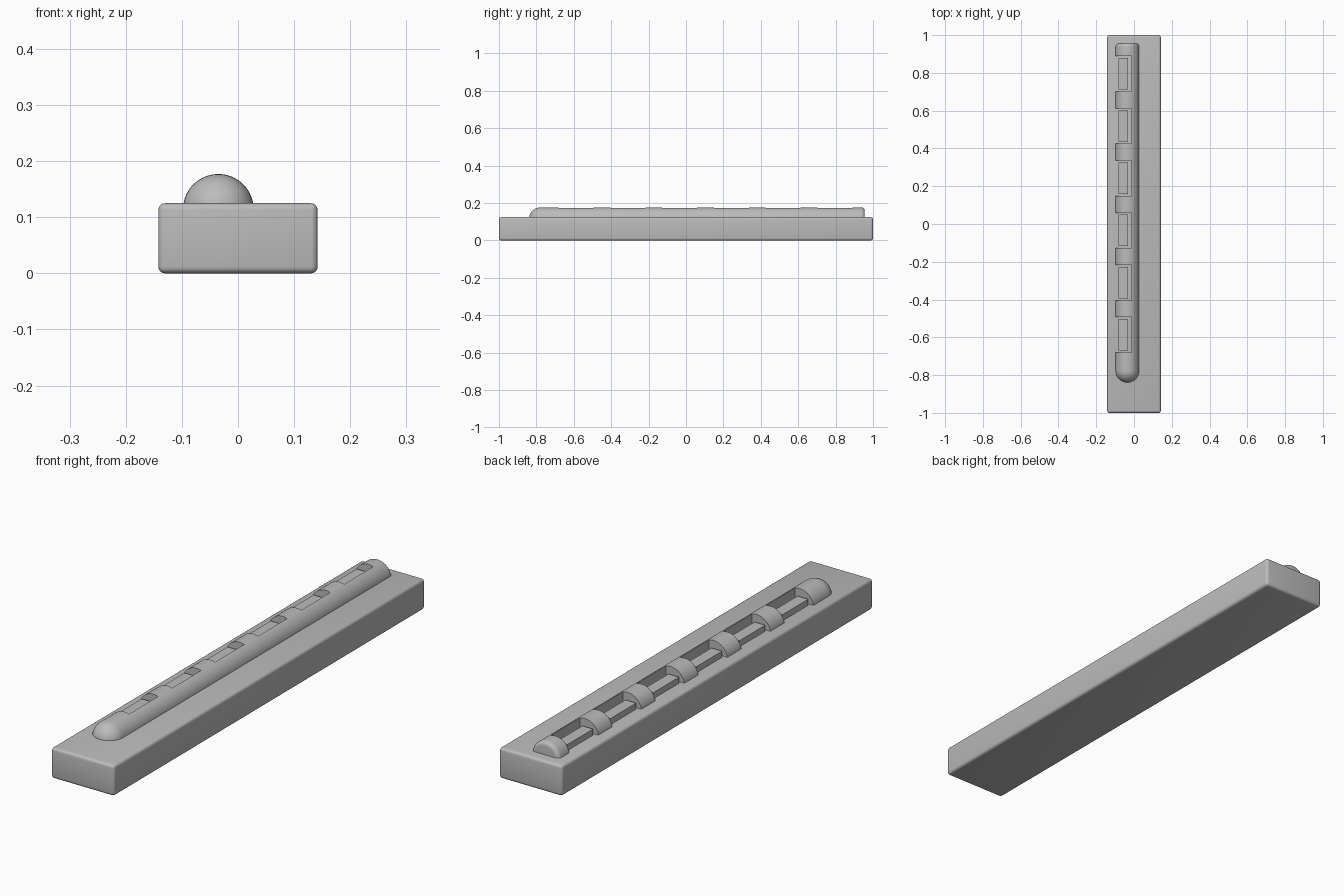
import bpy, bmesh, math

if "Cube" in bpy.data.objects:
    bpy.data.objects.remove(bpy.data.objects["Cube"])

grey = bpy.data.materials.new("light_grey")
grey.diffuse_color = (0.5, 0.5, 0.5, 1)
grey.use_nodes = True
grey.node_tree.nodes["Principled BSDF"].inputs["Base Color"].default_value = grey.diffuse_color

CX, CZ, R = -0.035, 0.114, 0.063     # axis and radius of the rounded rail
PITCH, SLOT, FIRST = 0.2765, 0.187, -0.587


def add_object(name, bm):
    bmesh.ops.recalc_face_normals(bm, faces=bm.faces)
    mesh = bpy.data.meshes.new(name)
    bm.to_mesh(mesh)
    bm.free()
    mesh.materials.append(grey)
    ob = bpy.data.objects.new(name, mesh)
    bpy.context.collection.objects.link(ob)
    return ob


def box_into(bm, lo, hi):
    verts = bmesh.ops.create_cube(bm, size=1)["verts"]
    for v in verts:
        v.co = [(a + b) / 2 + c * (b - a) for a, b, c in zip(lo, hi, v.co)]


def finish(ob, modifier_name=None):
    bpy.ops.object.select_all(action='DESELECT')
    ob.select_set(True)
    bpy.context.view_layer.objects.active = ob
    if modifier_name:
        bpy.ops.object.modifier_apply(modifier=modifier_name)
    bpy.ops.object.shade_smooth_by_angle(angle=math.radians(35))


# Base bar with softly rounded edges
bm = bmesh.new()
box_into(bm, (-0.142, -1, 0), (0.142, 1, 0.125))
base = add_object("base_bar", bm)
bev = base.modifiers.new("round", 'BEVEL')
bev.width, bev.segments = 0.012, 4
finish(base, "round")

# Half-round rail: domed front end, small fillet at the back end
profile = [(-0.777 - R * math.cos(a), R * math.sin(a))
           for a in (math.pi / 2 * i / 10 for i in range(11))]
F = 0.016
profile += [(0.955 - F + F * math.sin(a), R - F + F * math.cos(a))
            for a in (math.pi / 2 * i / 5 for i in range(6))]
profile.append((0.955, 0))
bm = bmesh.new()
N = 32
rows = []
for y, r in profile:
    rows.append([bm.verts.new((CX + r * math.cos(math.pi * k / N), y,
                               CZ + r * math.sin(math.pi * k / N)))
                 for k in range(N + 1)])
for a, b in zip(rows, rows[1:]):
    for k in range(N):
        bm.faces.new((a[k], a[k + 1], b[k + 1], b[k]))
    bm.faces.new((a[N], a[0], b[0], b[N]))      # flat underside
bmesh.ops.remove_doubles(bm, verts=bm.verts, dist=1e-5)
bmesh.ops.dissolve_degenerate(bm, edges=bm.edges, dist=1e-5)
rail = add_object("rounded_rail", bm)

# Slots open to the left side, and a raised pad in each slot
cut, pads = bmesh.new(), bmesh.new()
for i in range(6):
    y = FIRST + i * PITCH
    box_into(cut, (-0.2, y - SLOT / 2, 0.09), (-0.014, y + SLOT / 2, 0.25))
    box_into(pads, (-0.081, y - 0.083, 0.11), (-0.033, y + 0.083, 0.15))
cutter = add_object("slot_cutter", cut)
cutter.hide_render = True
cutter.hide_set(True)
boolean = rail.modifiers.new("slots", 'BOOLEAN')
boolean.operation, boolean.solver, boolean.object = 'DIFFERENCE', 'EXACT', cutter
finish(rail, "slots")
bpy.data.objects.remove(cutter)
add_object("slot_pads", pads)
